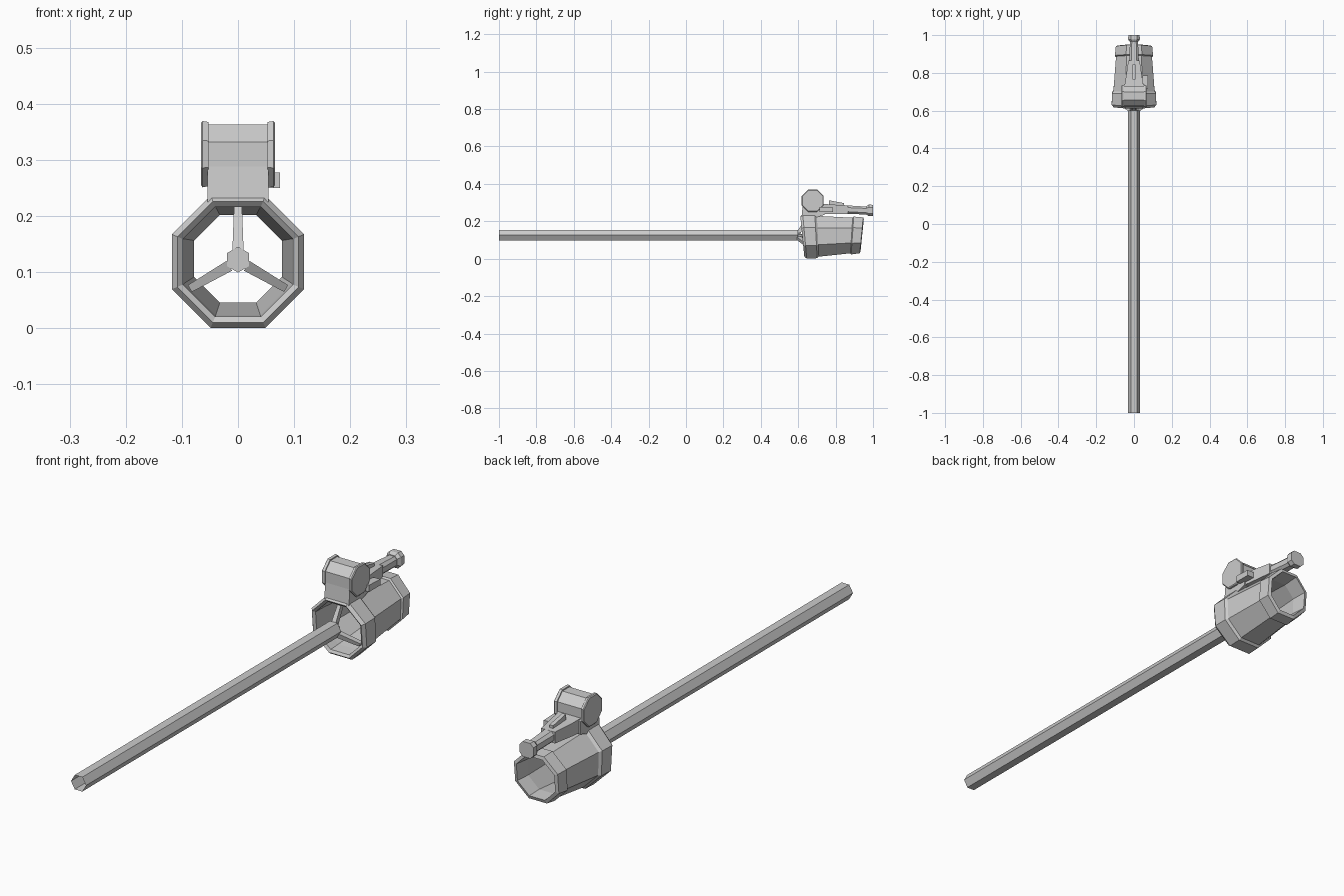
import bpy, bmesh, math
from mathutils import Vector

cube = bpy.data.objects.get("Cube")
if cube:
    bpy.data.objects.remove(cube, do_unlink=True)

grey = bpy.data.materials.new("plain grey")
grey.use_nodes = True
colour = (0.6, 0.6, 0.6, 1)
grey.diffuse_color = colour
grey.node_tree.nodes["Principled BSDF"].inputs["Base Color"].default_value = colour


def loft(name, rings, caps=True, loop=False):
    """Skin a row of equal-sized point rings."""
    bm = bmesh.new()
    rows = [[bm.verts.new(p) for p in ring] for ring in rings]
    pairs = list(zip(rows, rows[1:]))
    if loop:
        pairs.append((rows[-1], rows[0]))
    for a, b in pairs:
        for i in range(len(a)):
            j = (i + 1) % len(a)
            bm.faces.new((a[i], a[j], b[j], b[i]))
    if caps and not loop:
        bm.faces.new(rows[0])
        bm.faces.new(rows[-1])
    bmesh.ops.recalc_face_normals(bm, faces=bm.faces)
    mesh = bpy.data.meshes.new(name)
    bm.to_mesh(mesh)
    bm.free()
    mesh.materials.append(grey)
    obj = bpy.data.objects.new(name, mesh)
    bpy.context.collection.objects.link(obj)
    return obj


def ring_y(n, r, y, z, phase=0.0, tilt=0.0):
    """Polygon around the y axis; tilt leans it with height."""
    pts = []
    for i in range(n):
        a = phase + math.tau * i / n
        h = r * math.sin(a)
        pts.append((r * math.cos(a), y + tilt * h, z + h))
    return pts


def ring_x(r, x, y, z):
    """Flat-topped octagon around the x axis."""
    angles = [math.tau * (i + 0.5) / 8 for i in range(8)]
    return [(x, y + r * math.cos(a), z + r * math.sin(a)) for a in angles]


def rect(y, half, low, high):
    return [(-half, y, low), (half, y, low), (half, y, high), (-half, y, high)]


def chamfered(y, half, low, high):
    c = half * 0.45
    return [(-half, y, low + c), (c - half, y, low), (half - c, y, low), (half, y, low + c),
            (half, y, high - c), (half - c, y, high), (c - half, y, high), (-half, y, high - c)]


# Long open six-sided shaft and the small cone in its rear end
loft("shaft", [ring_y(6, 0.033, y, 0.126) for y in (-1, 0.6)], caps=False)
loft("hub", [ring_y(6, r, y, 0.122, math.pi / 2) for y, r in ((0.59, 0.023), (0.635, 0.003))])

# Hollow eight-sided housing: lip, front collar, tapered body, rear collar, bore
profile = [(0.622, 0.108), (0.635, 0.118), (0.695, 0.117), (0.705, 0.109),
           (0.885, 0.095), (0.89, 0.101), (0.938, 0.096), (0.942, 0.083),
           (0.88, 0.078), (0.68, 0.096), (0.63, 0.098)]
rings = []
for y, apothem in profile:
    t = (y - 0.62) / 0.32
    rings.append(ring_y(8, apothem / math.cos(math.pi / 8), y, 0.118 + 0.007 * t,
                        math.pi / 8, -0.1 + 0.2 * t))
loft("housing", rings, loop=True)

# Three struts from the hub to the housing
for i in range(3):
    a = math.pi / 2 + math.tau * i / 3
    out = Vector((math.cos(a), 0, math.sin(a)))
    side = Vector((-math.sin(a), 0, math.cos(a)))
    ends = []
    for r, y, w, d in ((0.018, 0.602, 0.010, 0.012), (0.099, 0.65, 0.007, 0.01)):
        c = Vector((0, y, 0.12)) + out * r
        deep = Vector((0, d, 0))
        ends.append([c - side * w - deep, c + side * w - deep,
                     c + side * w + deep, c - side * w + deep])
    loft("strut_" + str(i + 1), ends)

# Winding drum with two end plates
loft("drum", [ring_x(0.057, x, 0.677, 0.31) for x in (-0.055, 0.055)])
for side, word in ((1, "left"), (-1, "right")):
    loft("drum_plate_" + word, [ring_x(r, side * x, 0.677, 0.31)
                                for x, r in ((0.053, 0.062), (0.063, 0.064), (0.066, 0.060))])

# Bracket between drum and housing
side_shape = [(0.618, 0.225), (0.626, 0.305), (0.677, 0.33), (0.722, 0.30),
              (0.74, 0.285), (0.74, 0.235), (0.7, 0.222)]
loft("bracket", [[(x, y, z) for y, z in side_shape] for x in (-0.054, 0.054)])

# Tapered arm, grip and knob behind the drum
loft("arm", [rect(0.72, 0.05, 0.238, 0.295), rect(0.77, 0.044, 0.238, 0.29),
             rect(0.865, 0.030, 0.24, 0.285)])
loft("grip", [chamfered(0.86, 0.026, 0.24, 0.285), chamfered(0.97, 0.021, 0.236, 0.278)])
loft("knob", [chamfered(y, h, 0.258 - h, 0.258 + h)
              for y, h in ((0.965, 0.023), (0.978, 0.031), (1.0, 0.030))])
loft("arm_fin", [rect(0.765, 0.008, 0.28, 0.312), rect(0.845, 0.008, 0.275, 0.297)])

# Small block on the left of the arm
block = loft("side_block", [rect(0.715, 0.015, 0.25, 0.277), rect(0.785, 0.015, 0.25, 0.274)])
block.location.x = 0.06
